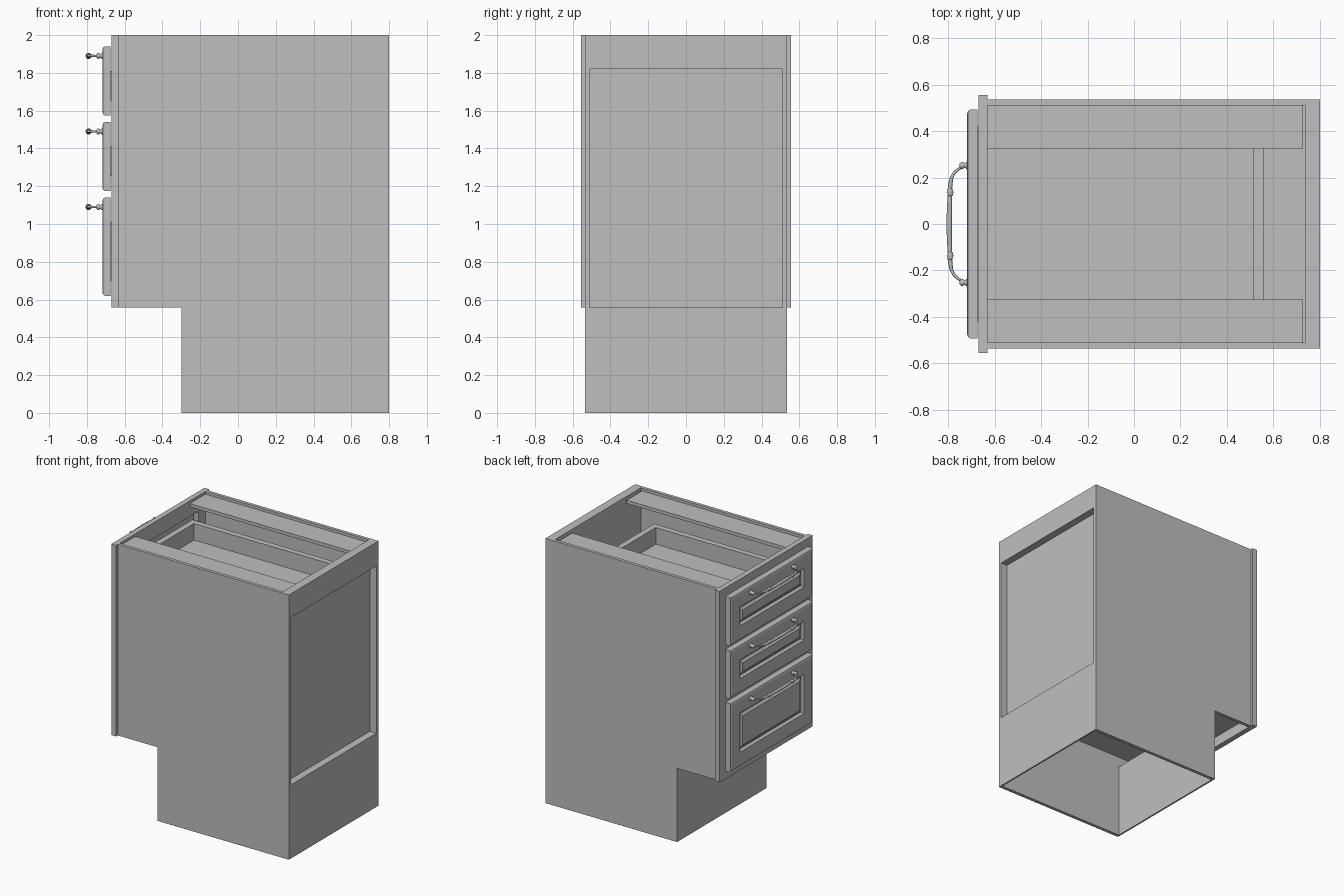
import bpy, bmesh, math
from mathutils import Matrix

cube = bpy.data.objects.get("Cube")
if cube:
    bpy.data.objects.remove(cube, do_unlink=True)

# One plain grey for the whole cabinet
GREY = (0.52, 0.52, 0.52, 1)
grey = bpy.data.materials.new("cabinet grey")
grey.use_nodes = True
grey.diffuse_color = GREY
bsdf = grey.node_tree.nodes["Principled BSDF"]
bsdf.inputs["Base Color"].default_value = GREY
bsdf.inputs["Roughness"].default_value = 0.6


def finish(name, bm, smooth=False):
    bmesh.ops.recalc_face_normals(bm, faces=bm.faces)
    mesh = bpy.data.meshes.new(name)
    bm.to_mesh(mesh)
    bm.free()
    mesh.materials.append(grey)
    for p in mesh.polygons:
        p.use_smooth = smooth
    ob = bpy.data.objects.new(name, mesh)
    bpy.context.collection.objects.link(ob)
    return ob


def add_box(bm, x, y, z):
    mid = [(a + b) / 2 for a, b in (x, y, z)]
    size = [b - a for a, b in (x, y, z)]
    bmesh.ops.create_cube(bm, size=1, matrix=Matrix.Translation(mid) @ Matrix.Diagonal((*size, 1)))


def boxes(name, *parts):
    bm = bmesh.new()
    for part in parts:
        add_box(bm, *part)
    return finish(name, bm)


def both(a, b):
    """Mirrored pair of y ranges."""
    return (a, b), (-b, -a)


# Key sizes
FRONT, FRAME_BACK, BACK = -0.67, -0.63, 0.8
TOE_X, TOE_Z, TOP = -0.30, 0.557, 2.0
INNER, OUTER = 0.51, 0.535
OPEN = 0.43

# Side panels with the toe notch
outline = [(FRAME_BACK, TOE_Z), (TOE_X, TOE_Z), (TOE_X, 0), (BACK, 0), (BACK, TOP), (FRAME_BACK, TOP)]
for side, (y0, y1) in zip(("left", "right"), both(INNER, OUTER)):
    bm = bmesh.new()
    face = bm.faces.new([bm.verts.new((x, y0, z)) for x, z in outline])
    ext = bmesh.ops.extrude_face_region(bm, geom=[face])
    bmesh.ops.translate(bm, vec=(0, y1 - y0, 0),
                        verts=[g for g in ext["geom"] if isinstance(g, bmesh.types.BMVert)])
    finish("side_panel_" + side, bm)

# Face frame: stiles and rails around the three drawer openings
DRAWERS = [(1.575, 1.94), (1.175, 1.54), (0.62, 1.14)]
fx = (FRONT, FRAME_BACK)
rails = [(TOE_Z, 0.66), (1.10, 1.215), (1.50, 1.615), (1.88, TOP)]
boxes("face_frame",
      *[(fx, y, (TOE_Z, TOP)) for y in both(OPEN, 0.555)],
      *[(fx, (-OPEN, OPEN), z) for z in rails])

# Floor, toe board and back
wide = (-INNER, INNER)
boxes("cabinet_floor", ((FRAME_BACK, 0.735), wide, (0.635, 0.66)))
boxes("toe_board", ((TOE_X, TOE_X + 0.012), wide, (0, TOE_Z)))
boxes("back_panel", ((0.735, 0.745), wide, (TOE_Z - 0.01, 1.82)))
boxes("back_top_rail", ((0.735, BACK), wide, (1.82, TOP)))
boxes("back_lower_panel", ((BACK - 0.012, BACK), wide, (0, TOE_Z)),
      ((0.735, BACK - 0.012), wide, (TOE_Z - 0.012, TOE_Z)))

# Top stretchers along both sides
boxes("top_stretchers", *[((FRAME_BACK, 0.725), y, (1.955, 1.98)) for y in both(0.325, INNER)])


def drawer_box(name, z0, z1):
    x0, x1, y, t = -0.675, 0.56, 0.42, 0.045
    boxes(name,
          *[((x0, x1), s, (z0, z1)) for s in both(y - t, y)],
          ((x0, x0 + t), (t - y, y - t), (z0, z1)),
          ((x1 - t, x1), (t - y, y - t), (z0, z1)),
          ((x0 + t, x1 - t), (t - y, y - t), (z0 + 0.01, z0 + 0.03)))


# Concentric rings (inset, x) give the moulded edge, groove and raised panel
RINGS = [(0, -0.674), (0, -0.705), (0.006, -0.714), (0.018, -0.718), (0.112, -0.718),
         (0.122, -0.700), (0.132, -0.700), (0.150, -0.714)]


def drawer_front(name, z0, z1):
    bm = bmesh.new()
    loops = []
    for d, x in RINGS:
        y, a, b = 0.493 - d, z0 + d, z1 - d
        loops.append([bm.verts.new((x, *p)) for p in ((-y, a), (y, a), (y, b), (-y, b))])
    for lo, hi in zip(loops, loops[1:]):
        for i in range(4):
            j = (i + 1) % 4
            bm.faces.new((lo[i], lo[j], hi[j], hi[i]))
    bm.faces.new(loops[0])
    bm.faces.new(loops[-1])
    finish(name, bm)


def lathe(bm, profile, place, sides=14):
    """Revolve (radius, height) points around local z, then place them."""
    rings = []
    for r, h in profile:
        rings.append([bm.verts.new(place @ Matrix.Rotation(math.tau * i / sides, 4, 'Z')
                                   @ Matrix.Translation((r, 0, h)).translation) for i in range(sides)])
    for lo, hi in zip(rings, rings[1:]):
        for i in range(sides):
            j = (i + 1) % sides
            bm.faces.new((lo[i], lo[j], hi[j], hi[i]))
    bm.faces.new(rings[0])
    bm.faces.new(rings[-1])


FOOT = [(0.017, 0), (0.017, 0.004), (0.010, 0.010), (0.012, 0.016), (0.016, 0.022),
        (0.014, 0.030), (0.006, 0.035)]
COLLAR = [(0.008, -0.017), (0.013, -0.013), (0.010, -0.007), (0.016, 0),
          (0.010, 0.007), (0.013, 0.013), (0.008, 0.017)]
# Half of the bow: x, y, radius
BOW = [(-0.738, 0.245, 0.006), (-0.762, 0.232, 0.006), (-0.782, 0.205, 0.007),
       (-0.790, 0.170, 0.009), (-0.792, 0.135, 0.009), (-0.794, 0.07, 0.011)]


def handle(name, z):
    # Feet and collars
    bm = bmesh.new()
    for s in (-1, 1):
        lathe(bm, FOOT, Matrix.Translation((-0.716, s * 0.252, z)) @ Matrix.Rotation(-math.pi / 2, 4, 'Y'))
        lathe(bm, COLLAR, Matrix.Translation((-0.791, s * 0.137, z)) @ Matrix.Rotation(math.pi / 2, 4, 'X'))
    finish(name + "_fittings", bm, smooth=True)
    # Bowed grip
    points = BOW + [(-0.795, 0, 0.012)] + [(x, -y, r) for x, y, r in reversed(BOW)]
    curve = bpy.data.curves.new(name + "_grip", 'CURVE')
    curve.dimensions = '3D'
    curve.bevel_depth = 1.0
    curve.bevel_resolution = 2
    curve.resolution_u = 4
    curve.use_fill_caps = True
    spline = curve.splines.new('BEZIER')
    spline.bezier_points.add(len(points) - 1)
    for bp, (x, y, r) in zip(spline.bezier_points, points):
        bp.co = (x, y, z)
        bp.radius = r
        bp.handle_left_type = bp.handle_right_type = 'AUTO'
    curve.materials.append(grey)
    bpy.context.collection.objects.link(bpy.data.objects.new(name + "_grip", curve))


# Three drawers
for label, (z0, z1) in zip(("top", "middle", "bottom"), DRAWERS):
    drawer_front(label + "_drawer_front", z0, z1)
    drawer_box(label + "_drawer_box", z0 + 0.08, z1 - 0.13)
    handle(label + "_drawer_handle", z1 - 0.05)
